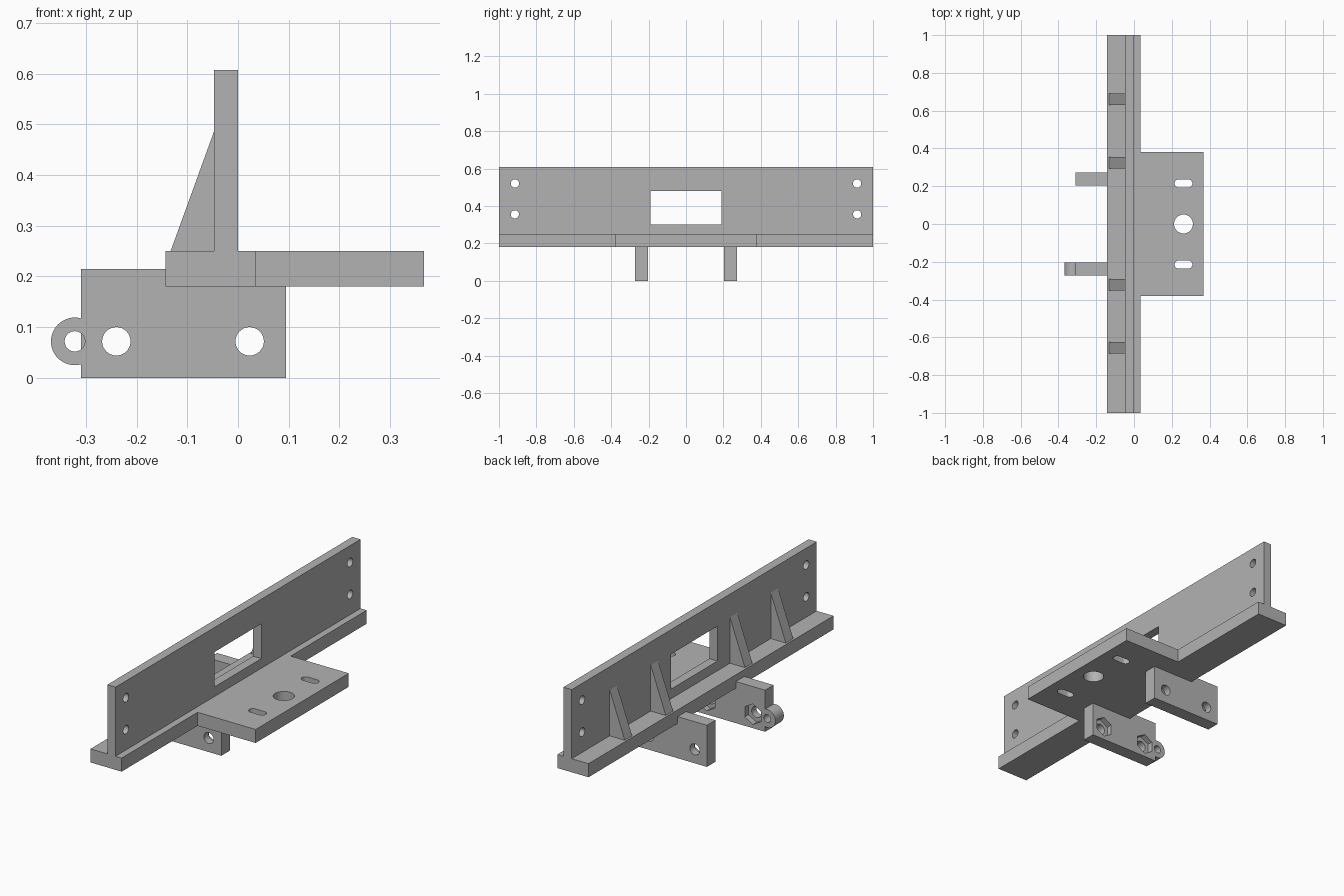
import bpy, bmesh, math
from mathutils import Vector

scene_cube = bpy.data.objects.get("Cube")
if scene_cube:
    bpy.data.objects.remove(scene_cube, do_unlink=True)

grey = bpy.data.materials.new("plain_grey")
grey.use_nodes = True
COLOUR = (0.45, 0.45, 0.45, 1)
grey.diffuse_color = COLOUR
grey.node_tree.nodes["Principled BSDF"].inputs["Base Color"].default_value = COLOUR


def prism(name, outline, axis, low, high):
    """Extrude a 2D outline along an axis; the outline uses the other two axes in order."""
    def place(p, d):
        co = list(p)
        co.insert("xyz".index(axis), d)
        return Vector(co)
    bm = bmesh.new()
    face = bm.faces.new([bm.verts.new(place(p, low)) for p in outline])
    new = bmesh.ops.extrude_face_region(bm, geom=[face])["geom"]
    shift = place((0, 0), high - low)
    bmesh.ops.translate(bm, vec=shift, verts=[v for v in new if isinstance(v, bmesh.types.BMVert)])
    bmesh.ops.recalc_face_normals(bm, faces=bm.faces)
    mesh = bpy.data.meshes.new(name)
    bm.to_mesh(mesh)
    bm.free()
    mesh.materials.append(grey)
    ob = bpy.data.objects.new(name, mesh)
    bpy.context.collection.objects.link(ob)
    return ob


def rect(a0, a1, b0, b1):
    return [(a0, b0), (a1, b0), (a1, b1), (a0, b1)]


def circle(a, b, r, sides=48, turn=0.0):
    angles = [turn + math.tau * i / sides for i in range(sides)]
    return [(a + r * math.cos(t), b + r * math.sin(t)) for t in angles]


def slot(a, b, half, r, steps=16):
    points = []
    for side in (1, -1):
        for i in range(steps + 1):
            t = -math.pi / 2 + math.pi * i / steps
            points.append((a + side * (half - r + r * math.cos(t)), b + side * r * math.sin(t)))
    return points


def combine(ob, tool, operation="DIFFERENCE"):
    tool.hide_render = True
    mod = ob.modifiers.new("shape", "BOOLEAN")
    mod.operation = operation
    mod.solver = "EXACT"
    mod.object = tool
    bpy.context.view_layer.objects.active = ob
    bpy.ops.object.modifier_apply(modifier=mod.name)
    bpy.data.objects.remove(tool, do_unlink=True)


def finish(ob):
    bpy.ops.object.select_all(action="DESELECT")
    ob.select_set(True)
    bpy.context.view_layer.objects.active = ob
    bpy.ops.object.shade_smooth_by_angle(angle=math.radians(30))


BOTTOM, DECK, TOP = 0.18, 0.25, 0.607
BACK, WALL, FRONT = -0.143, -0.047, 0.035

# Long base bar
prism("base_bar", rect(BACK, FRONT, BOTTOM, DECK), "y", -1, 1)

# Upright wall with window and end bolt holes
wall = prism("upright_wall", rect(WALL, 0, DECK, TOP), "y", -1, 1)
combine(wall, prism("window_cutter", rect(-0.19, 0.19, 0.30, 0.48), "x", -0.2, 0.2))
for y in (-0.915, 0.915):
    for z in (0.355, 0.52):
        combine(wall, prism("bolt_cutter", circle(y, z, 0.022), "x", -0.2, 0.2))
finish(wall)

# Mounting plate with centre hole and two slots
plate = prism("mounting_plate", rect(FRONT, 0.367, -0.38, 0.38), "z", BOTTOM, DECK)
combine(plate, prism("centre_cutter", circle(0.262, 0, 0.05), "z", 0, 1))
for y in (-0.215, 0.215):
    combine(plate, prism("slot_cutter", slot(0.262, y, 0.047, 0.021), "z", 0, 1))
finish(plate)

# Triangular ribs behind the wall
for i, y in enumerate((-0.655, -0.322, 0.325, 0.66)):
    prism(f"rib_{i + 1}", [(-0.133, DECK), (WALL, DECK), (WALL, 0.487)], "y", y - 0.03, y + 0.03)

# Hanging brackets with bolt holes and hexagonal nut pockets on the inner faces
INNER, OUTER, HOLE_Z = 0.203, 0.272, 0.072
step = [(-0.31, 0), (0.095, 0), (0.095, BOTTOM), (BACK, BOTTOM), (BACK, 0.215), (-0.31, 0.215)]
for name, side in (("front_bracket", -1), ("rear_bracket", 1)):
    low, high = sorted((side * INNER, side * OUTER))
    bracket = prism(name, step, "y", low, high)
    # Eyelet only on the front bracket
    if side < 0:
        combine(bracket, prism("eyelet", circle(-0.322, HOLE_Z, 0.047), "y", low, high), "UNION")
        combine(bracket, prism("eyelet_cutter", circle(-0.322, HOLE_Z, 0.02), "y", -1, 1))
    for x in (-0.24, 0.023):
        combine(bracket, prism("bolt_cutter", circle(x, HOLE_Z, 0.028), "y", -1, 1))
        pocket = sorted((side * (INNER - 0.05), side * (INNER + 0.03)))
        hexagon = circle(x, HOLE_Z, 0.053, 6, math.pi / 6)
        combine(bracket, prism("nut_cutter", hexagon, "y", *pocket))
    finish(bracket)
